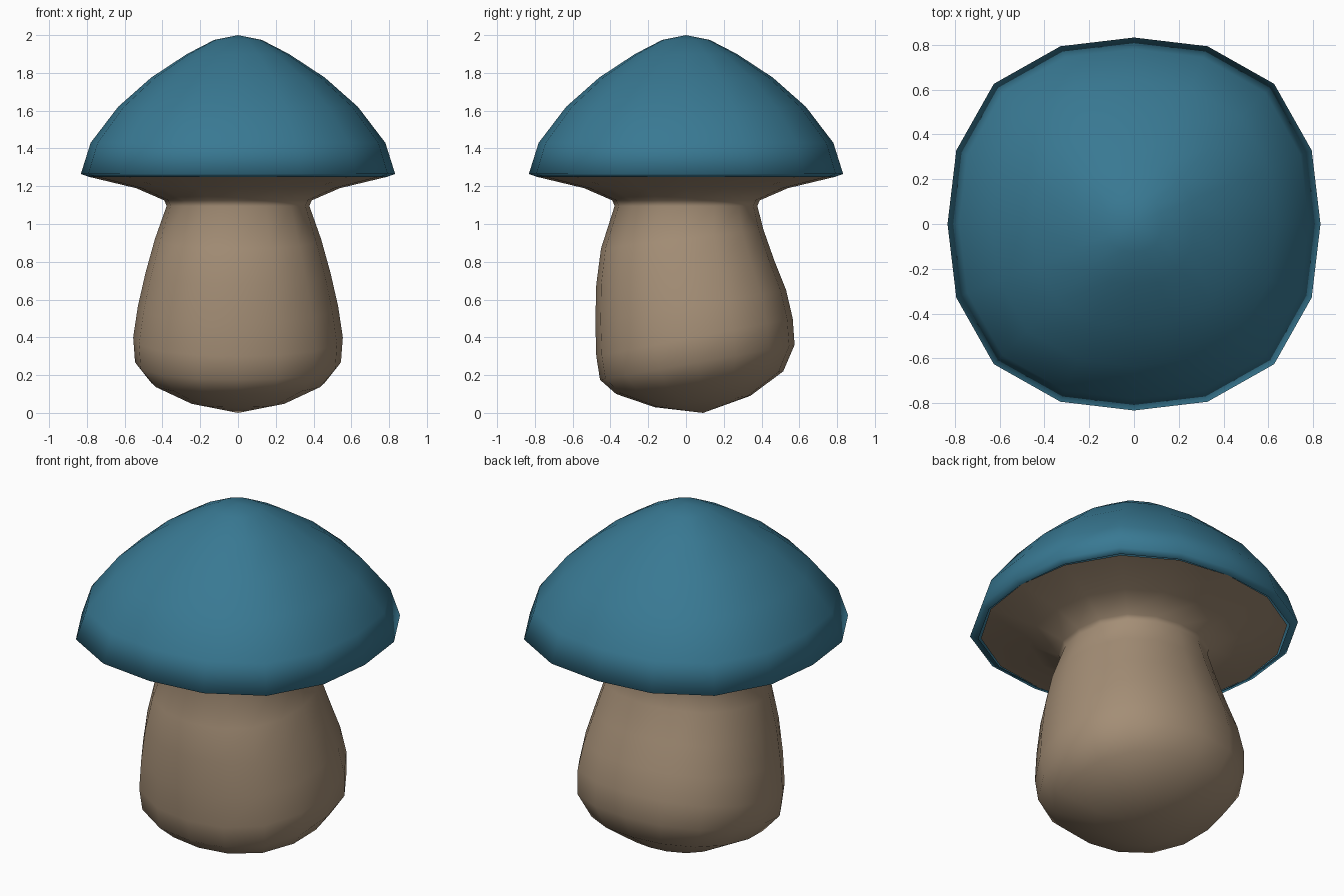
import bpy, bmesh
from math import cos, sin, pi

if "Cube" in bpy.data.objects:
    bpy.data.objects.remove(bpy.data.objects["Cube"])

SIDES = 16


def material(name, color):
    mat = bpy.data.materials.new(name)
    mat.diffuse_color = color
    mat.use_nodes = True
    mat.node_tree.nodes["Principled BSDF"].inputs["Base Color"].default_value = mat.diffuse_color
    return mat


def loft(name, rings, mat, square, start_pole=None, end_pole=None):
    """Loft rings (x_radius, front_y, front_z, back_y, back_z), bottom to top,
    with slightly squared-off round cross-sections."""
    bm = bmesh.new()
    loops = []
    for rx, fy, fz, by, bz in rings:
        loop = []
        for i in range(SIDES):
            a = 2 * pi * i / SIDES
            k = 1 + square * sin(2 * a) ** 2
            u, v = k * cos(a), k * sin(a)
            loop.append(bm.verts.new((rx * u,
                                      (fy + by) / 2 + (by - fy) / 2 * v,
                                      (fz + bz) / 2 + (bz - fz) / 2 * v)))
        loops.append(loop)
    for a, b in zip(loops, loops[1:]):
        for i in range(SIDES):
            j = (i + 1) % SIDES
            bm.faces.new((a[i], a[j], b[j], b[i]))
    for pole, loop, flip in ((start_pole, loops[0], True), (end_pole, loops[-1], False)):
        if pole:
            tip = bm.verts.new(pole)
            for i in range(SIDES):
                j = (i + 1) % SIDES
                bm.faces.new((loop[j], loop[i], tip) if flip else (loop[i], loop[j], tip))
    for f in bm.faces:
        f.smooth = True
    me = bpy.data.meshes.new(name)
    bm.to_mesh(me)
    bm.free()
    me.materials.append(mat)
    ob = bpy.data.objects.new(name, me)
    bpy.context.collection.objects.link(ob)
    return ob


def level(r, z):
    return (r, -r, z, r, z)


blue = material("cap_blue", (0.04, 0.19, 0.29, 1))
tan = material("stem_tan", (0.37, 0.27, 0.18, 1))

# Cap: domed shell with a narrow turned-under rim
cap = [level(r, z) for r, z in (
    (0.79, 1.25), (0.832, 1.265), (0.78, 1.43), (0.635, 1.62),
    (0.46, 1.775), (0.27, 1.9), (0.125, 1.975))]
loft("mushroom_cap", cap, blue, 0.063, end_pole=(0, 0, 2.0))

# Stem: leaning bulb with tilted rings, flaring out into the cap underside
stem = [
    (0.26, -0.165, 0.03, 0.34, 0.09),
    (0.46, -0.37, 0.10, 0.515, 0.22),
    (0.545, -0.455, 0.175, 0.575, 0.36),
    (0.555, -0.475, 0.30, 0.565, 0.50),
    (0.53, -0.48, 0.48, 0.53, 0.65),
    (0.49, -0.475, 0.68, 0.47, 0.80),
    (0.44, -0.45, 0.87, 0.41, 0.97),
    level(0.378, 1.095), level(0.39, 1.125), level(0.54, 1.19), level(0.79, 1.25)]
loft("stem_and_underside", stem, tan, 0.045, start_pole=(0, 0.09, 0))
